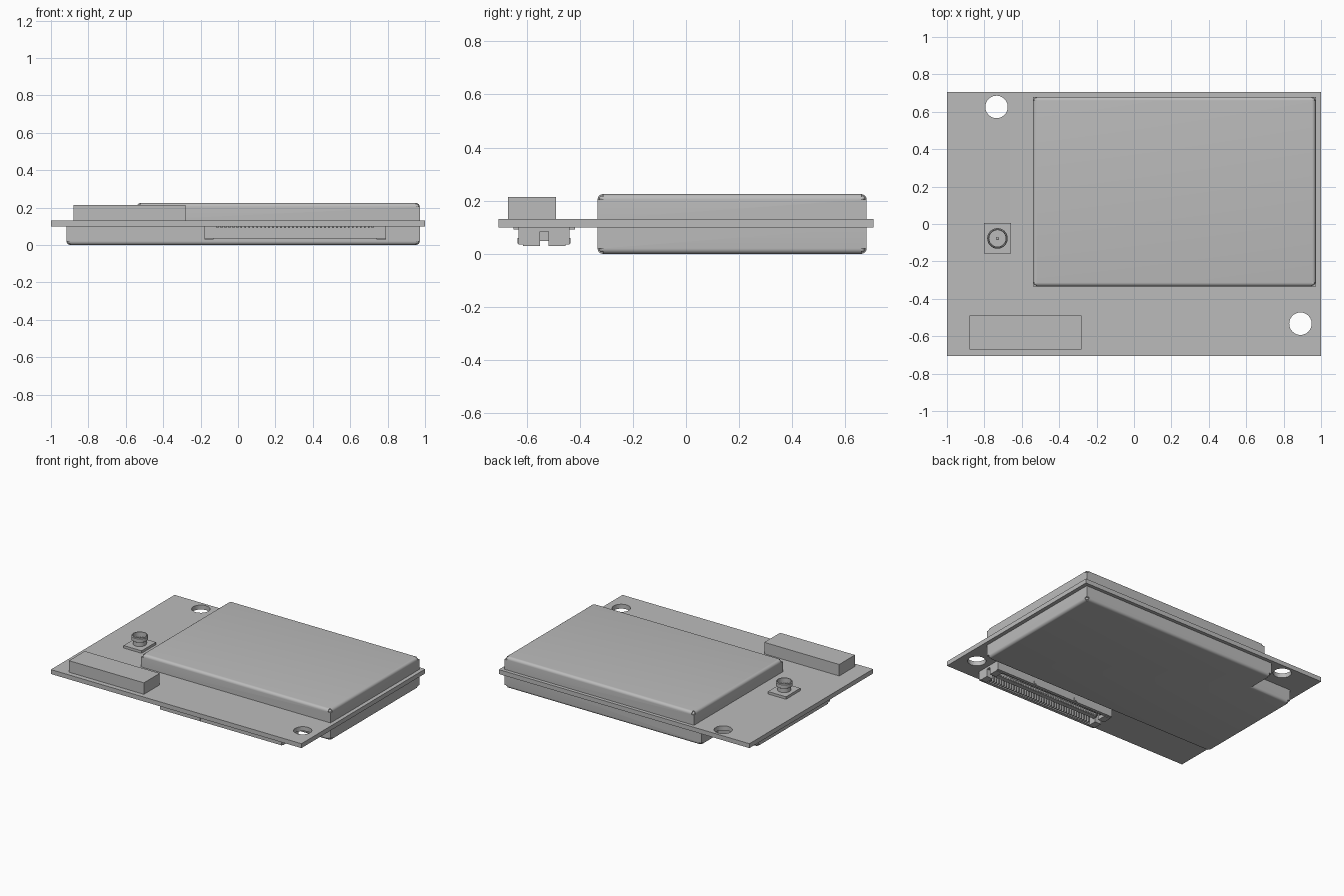
import bpy, bmesh
from mathutils import Vector

cube = bpy.data.objects.get("Cube")
if cube:
    bpy.data.objects.remove(cube, do_unlink=True)

grey = bpy.data.materials.new("plain_grey")
grey.use_nodes = True
grey.diffuse_color = (0.5, 0.5, 0.5, 1)
grey.node_tree.nodes["Principled BSDF"].inputs["Base Color"].default_value = (0.5, 0.5, 0.5, 1)


def finish(name, bm):
    bmesh.ops.recalc_face_normals(bm, faces=bm.faces)
    mesh = bpy.data.meshes.new(name)
    bm.to_mesh(mesh)
    bm.free()
    mesh.materials.append(grey)
    obj = bpy.data.objects.new(name, mesh)
    bpy.context.collection.objects.link(obj)
    return obj


def add_box(bm, x, y, z):
    made = bmesh.ops.create_cube(bm, size=1)["verts"]
    for v in made:
        v.co = Vector([(r[0] + r[1]) / 2 + c * (r[1] - r[0]) for c, r in zip(v.co, (x, y, z))])


def boxes(name, specs):
    bm = bmesh.new()
    for spec in specs:
        add_box(bm, *spec)
    return finish(name, bm)


def prism(name, outline, z0, z1):
    bm = bmesh.new()
    face = bm.faces.new([bm.verts.new((x, y, z0)) for x, y in outline])
    out = bmesh.ops.extrude_face_region(bm, geom=[face])["geom"]
    for v in out:
        if isinstance(v, bmesh.types.BMVert):
            v.co.z = z1
    return finish(name, bm)


def lathe(name, profile, x, y, steps=32):
    bm = bmesh.new()
    verts = [bm.verts.new((r, 0, z)) for r, z in profile]
    edges = [bm.edges.new(pair) for pair in zip(verts, verts[1:])]
    bmesh.ops.spin(bm, geom=verts + edges, cent=(0, 0, 0), axis=(0, 0, 1),
                   angle=6.2831853, steps=steps)
    bmesh.ops.remove_doubles(bm, verts=bm.verts, dist=0.0002)
    obj = finish(name, bm)
    obj.location = (x, y, 0)
    return obj


def cut(obj, cutter):
    mod = obj.modifiers.new("cut", "BOOLEAN")
    mod.operation = "DIFFERENCE"
    mod.solver = "EXACT"
    mod.object = cutter
    cutter.hide_render = True
    cutter.hide_viewport = True
    cutter.display_type = "WIRE"


def smooth(obj):
    bpy.ops.object.select_all(action="DESELECT")
    obj.select_set(True)
    bpy.context.view_layer.objects.active = obj
    bpy.ops.object.shade_smooth_by_angle(angle=0.6)


def shield(name, outline, corners, z_board, z_outer):
    """Sheet cover with rolled outer edges and small relief notches at its corners."""
    obj = prism(name, outline, z_board, z_outer)
    bm = bmesh.new()
    bm.from_mesh(obj.data)
    rim = [e for e in bm.edges if all(abs(v.co.z - z_outer) < 1e-4 for v in e.verts)]
    bmesh.ops.bevel(bm, geom=rim, offset=0.02, segments=4, profile=0.5, affect="EDGES")
    bm.to_mesh(obj.data)
    bm.free()
    s = 0.02
    notch = boxes(name + "_notch_cutter",
                  [((x - s, x + s), (y - s, y + s), (z_outer - s, z_outer + s)) for x, y in corners])
    smooth(obj)
    cut(obj, notch)
    # Small rounded fold left inside each corner notch
    inward = -1 if z_outer > z_board else 1
    mid = Vector((0.1, 0.17))
    for i, (x, y) in enumerate(corners):
        dx, dy = (1 if x < mid.x else -1), (1 if y < mid.y else -1)
        bm = bmesh.new()
        bmesh.ops.create_uvsphere(bm, u_segments=10, v_segments=6, radius=0.012)
        fold = finish(f"{name}_corner_{i + 1}", bm)
        fold.location = (x + dx * 0.017, y + dy * 0.017, z_outer + inward * 0.018)
        smooth(fold)


# Circuit board with two mounting holes
Z0, Z1 = 0.1, 0.132
board = boxes("circuit_board", [((-1, 1), (-0.705, 0.705), (Z0, Z1))])
for side, x, y in (("back", -0.735, 0.626), ("front", 0.89, -0.533)):
    cut(board, lathe(side + "_hole_cutter", [(0, 0.05), (0.06, 0.05), (0.06, 0.2), (0, 0.2)], x, y, 40))

# Upper and lower metal covers
left, right, front, back = -0.54, 0.972, -0.333, 0.68
top_outline = [(left, front), (right, front), (right, back), (left, back)]
shield("upper_cover", top_outline, top_outline, Z1, 0.225)

low_left, step_x, step_y = -0.917, -0.6, 0.49
low_outline = [(low_left, front), (right, front), (right, back),
               (step_x, back), (step_x, step_y), (low_left, step_y)]
shield("lower_cover", low_outline, [p for i, p in enumerate(low_outline) if i != 4], Z0, 0.0)

# Plain block near the front edge
boxes("front_block", [((-0.88, -0.282), (-0.67, -0.49), (Z1, 0.215))])

# Coaxial socket: pad, flared ring and centre pin
cx, cy = -0.73, -0.077
boxes("socket_pad", [((cx - 0.072, cx + 0.072), (cy - 0.082, cy + 0.082), (Z1, 0.15))])
smooth(lathe("socket_ring", [(0, 0.15), (0.044, 0.15), (0.044, 0.178), (0.055, 0.185), (0.055, 0.21),
                             (0.051, 0.215), (0.046, 0.215), (0.046, 0.16), (0, 0.16)], cx, cy))
smooth(lathe("socket_pin", [(0, 0.16), (0.009, 0.16), (0.009, 0.2), (0, 0.207)], cx, cy, 16))

# Board connector on the underside: mirrored walls, tongue, end blocks and contacts
xa, xb, yc = -0.18, 0.79, -0.534
parts = [((xa, xb), (yc - 0.096, yc + 0.096), (0.085, Z0)),
         ((xa + 0.06, xb - 0.06), (yc - 0.017, yc + 0.017), (0.049, 0.09))]
contacts = []
count = 40
pitch = (xb - xa - 0.14) / (count - 1)
for s in (-1, 1):
    def span(a, b):
        return tuple(sorted((yc + s * a, yc + s * b)))
    parts.append(((xa, xb), span(0.074, 0.096), (0.035, 0.09)))
    for x0, x1 in ((xa, xa + 0.05), (xb - 0.05, xb)):
        parts.append(((x0, x1), span(0.016, 0.08), (0.03, 0.09)))
    # Short guide ribs along the wall
    for x in (0.13, 0.47):
        parts.append(((x - 0.012, x + 0.012), span(0.09, 0.1), (0.04, 0.06)))
    for i in range(count):
        x = xa + 0.07 + i * pitch
        w = (x - 0.005, x + 0.005)
        contacts += [(w, span(0.09, 0.116), (0.092, Z0)),
                     (w, span(0.052, 0.076), (0.042, 0.09)),
                     (w, span(0.016, 0.022), (0.052, 0.09))]
boxes("connector_housing", parts)
boxes("connector_contacts", contacts)
